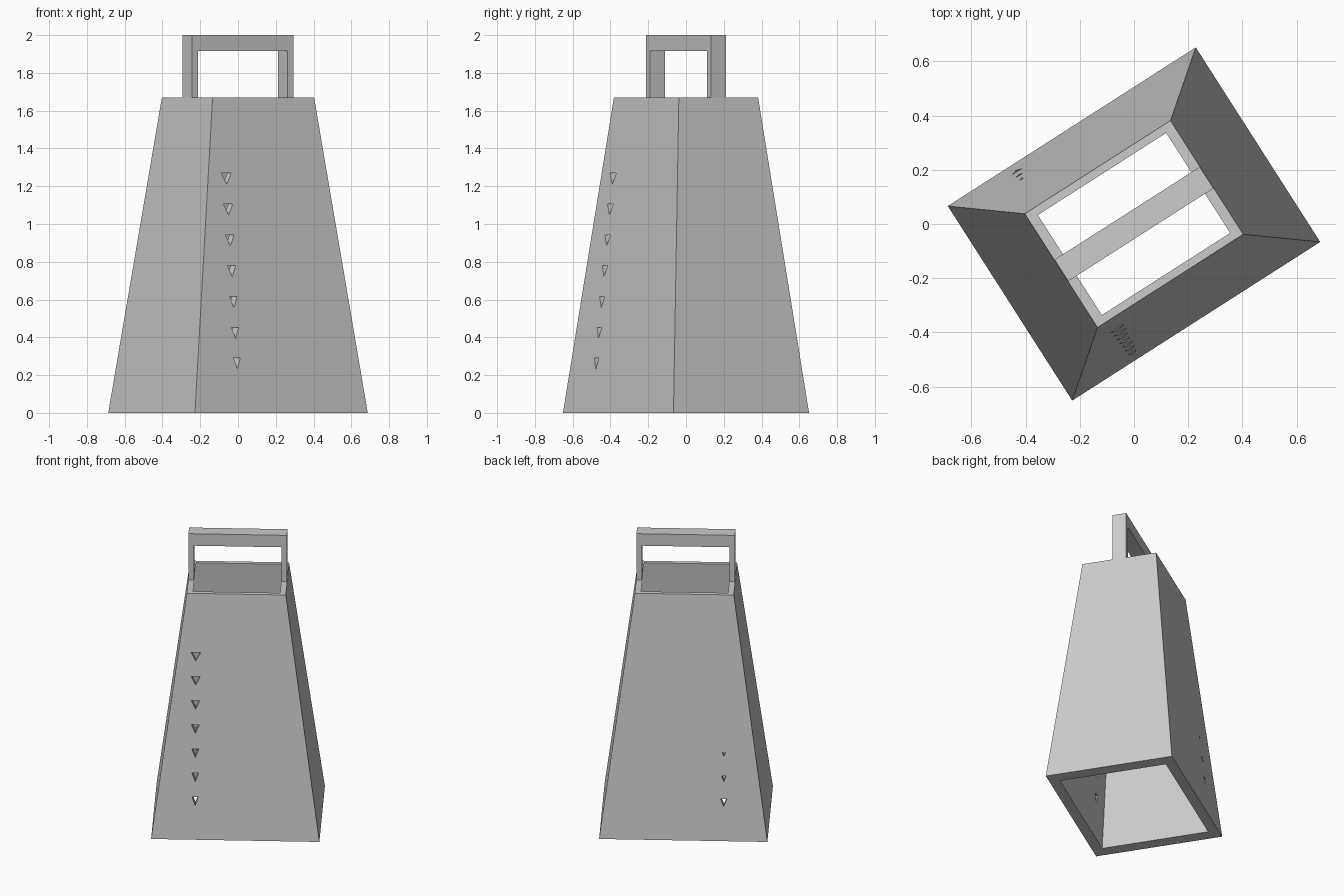
import bpy, bmesh
from math import radians

if "Cube" in bpy.data.objects:
    bpy.data.objects.remove(bpy.data.objects["Cube"])

TURN = radians(32.6)
H = 1.67
BOT, TOP = (0.543, 0.426), (0.319, 0.249)      # outer half sizes
BOT_IN, TOP_IN = (0.456, 0.358), (0.281, 0.219)  # inner half sizes


def make_object(name, bm):
    bmesh.ops.recalc_face_normals(bm, faces=bm.faces)
    mesh = bpy.data.meshes.new(name)
    bm.to_mesh(mesh)
    bm.free()
    obj = bpy.data.objects.new(name, mesh)
    bpy.context.collection.objects.link(obj)
    obj.rotation_euler.z = TURN
    return obj


def bridge(bm, a, b):
    n = len(a)
    for i in range(n):
        j = (i + 1) % n
        bm.faces.new((a[i], a[j], b[j], b[i]))


def rect(bm, half, z):
    x, y = half
    return [bm.verts.new((sx * x, sy * y, z))
            for sx, sy in ((-1, -1), (1, -1), (1, 1), (-1, 1))]


def half_depth(bottom, top, z):
    return bottom[1] + (top[1] - bottom[1]) * z / H


def punch(bm, z, y0, w0, h0, y1, w1, h1):
    # Tapered triangular prism, point down
    rings = []
    for y, w, h in ((y0, w0, h0), (y1, w1, h1)):
        rings.append([bm.verts.new((-0.26 + dx * w, y, z + dz * h))
                      for dx, dz in ((-0.5, 0.5), (0.5, 0.5), (0, -0.5))])
    bridge(bm, *rings)
    for r in rings:
        bm.faces.new(r)


# Hollow tapered body, open at both ends
bm = bmesh.new()
loops = [rect(bm, BOT, 0), rect(bm, TOP, H), rect(bm, TOP_IN, H), rect(bm, BOT_IN, 0)]
for i in range(4):
    bridge(bm, loops[i], loops[(i + 1) % 4])
body = make_object("grater_body", bm)

# Row of triangular punches: through the front, partly through the back
bm = bmesh.new()
back_tip = [0.042, 0.027, 0.016]
for i in range(7):
    z = 0.26 + 0.1633 * i
    out, inn = half_depth(BOT, TOP, z), half_depth(BOT_IN, TOP_IN, z)
    w = 0.04 + 0.0033 * i
    punch(bm, z, -out - 0.02, w, 0.058, -inn + 0.02, w + 0.006, 0.062)
    if i < 3:
        t = back_tip[i]
        punch(bm, z, inn - 0.02, 0.06, 0.07, out + 0.012, t * 0.9, t * 1.2)
    else:
        punch(bm, z, inn - 0.02, 0.06, 0.07, inn + 0.6 * (out - inn), 0.03, 0.035)
cutter = make_object("hole_cutter", bm)
cutter.hide_render = True

mod = body.modifiers.new("holes", 'BOOLEAN')
mod.operation = 'DIFFERENCE'
mod.solver = 'EXACT'
mod.object = cutter
bpy.context.view_layer.objects.active = body
body.select_set(True)
bpy.ops.object.modifier_apply(modifier=mod.name)
bpy.data.objects.remove(cutter)

# Handle: an upside-down U profile, extruded across its width
profile = [(-0.318, H), (-0.318, 2.0), (0.318, 2.0), (0.318, H),
           (0.282, H), (0.282, 1.915), (-0.282, 1.915), (-0.282, H)]
bm = bmesh.new()
sides = [[bm.verts.new((x, y, z)) for x, z in profile] for y in (-0.047, 0.047)]
bridge(bm, *sides)
for s in sides:
    bm.faces.new(s)
make_object("handle", bm)
